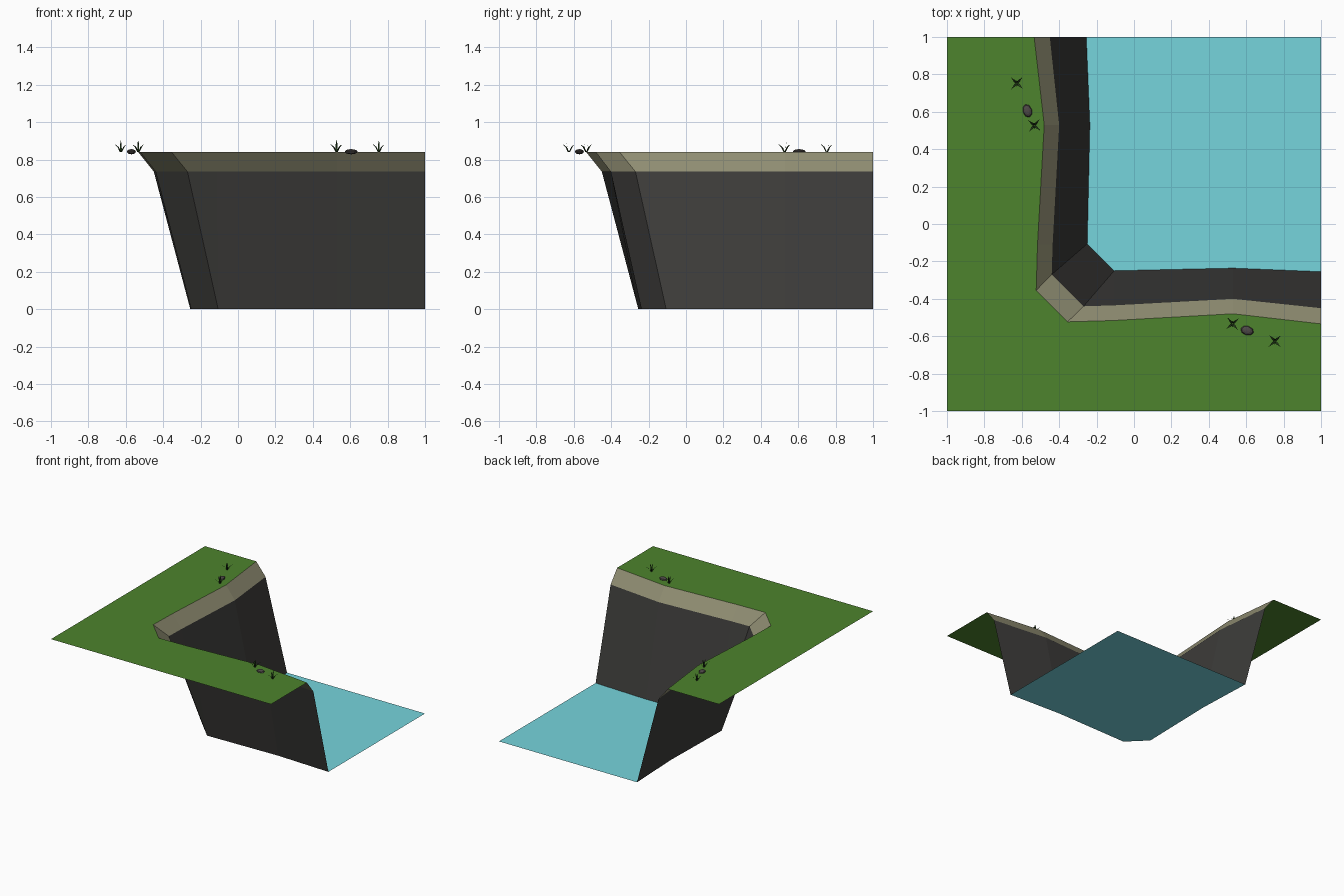
import bpy, math
from mathutils import Vector

if "Cube" in bpy.data.objects:
    bpy.data.objects.remove(bpy.data.objects["Cube"])


def material(name, rgb):
    m = bpy.data.materials.new(name)
    m.diffuse_color = (*rgb, 1)
    m.use_nodes = True
    m.node_tree.nodes["Principled BSDF"].inputs["Base Color"].default_value = m.diffuse_color
    return m


GRASS = material("grass", (0.075, 0.23, 0.026))
WATER = material("water", (0.18, 0.66, 0.72))
CLIFF = material("dark_cliff", (0.046, 0.045, 0.042))
SOIL = material("sandy_soil", (0.28, 0.27, 0.17))
TUFT = material("tuft_green", (0.02, 0.055, 0.012))
STONE = material("stone_grey", (0.075, 0.065, 0.062))


def build(name, verts, faces, mat):
    me = bpy.data.meshes.new(name)
    me.from_pydata([tuple(v) for v in verts], [], faces)
    me.materials.append(mat)
    me.update()
    ob = bpy.data.objects.new(name, me)
    bpy.context.collection.objects.link(ob)
    return ob


def contour(half, z):
    """Half of the bank line plus its reflection across the x = y diagonal."""
    return [(x, y, z) for x, y in half] + [(y, x, z) for x, y in reversed(half)]


def strip(name, low, high, mat):
    n = len(low)
    faces = []
    for i in range(n - 1):
        f = [i, i + 1, n + i + 1, n + i]
        if low[i] == low[i + 1]:
            f.remove(i)
        faces.append(f)
    build(name, low + high, faces, mat)


rim = contour([(1, -0.534), (0.53, -0.48), (-0.11, -0.516), (-0.355, -0.523)], 0.84)
ledge = contour([(1, -0.45), (0.53, -0.40), (-0.11, -0.435), (-0.27, -0.44)], 0.735)
shore = contour([(1, -0.255), (0.53, -0.236), (-0.106, -0.25), (-0.106, -0.25)], 0)

# bank: dark wall with sandy bevel above
strip("cliff_wall", shore, ledge, CLIFF)
strip("soil_edge", ledge, rim, SOIL)

# flat ground and water sheets
ground = [(-1, 1, 0.84), (-1, -1, 0.84), (1, -1, 0.84)] + rim
build("grass_ground", ground, [list(range(len(ground)))], GRASS)
pool = [p for i, p in enumerate(shore) if i == 0 or p != shore[i - 1]] + [(1, 1, 0)]
build("water_surface", pool, [list(range(len(pool)))[::-1]], WATER)


# grass tufts: bent tapering blades, four splayed and two upright
def tuft(name, x, y, turn):
    verts, faces = [], []
    blades = [(turn + k * math.pi / 2, 0.042, 0.042) for k in range(4)]
    blades += [(turn + 0.8, 0.012, 0.064), (turn + 3.9, 0.016, 0.058)]
    for a, reach, height in blades:
        out = Vector((math.cos(a), math.sin(a), 0))
        side = Vector((-out.y, out.x, 0)) * 0.005
        base = Vector((x, y, 0.84)) + out * 0.003
        mid = base + out * reach * 0.45 + Vector((0, 0, height * 0.65))
        tip = base + out * reach + Vector((0, 0, height))
        n = len(verts)
        verts += [base - side, base + side, mid + side * 0.8, mid - side * 0.8, tip]
        faces += [(n, n + 1, n + 2, n + 3), (n + 3, n + 2, n + 4)]
    build(name, verts, faces, TUFT)


# low pebbles half sunk in the grass
def pebble(name, x, y, turn):
    bpy.ops.mesh.primitive_uv_sphere_add(segments=8, ring_count=6, radius=1,
                                         location=(x, y, 0.842), rotation=(0, 0, turn))
    ob = bpy.context.object
    ob.name = name
    ob.scale = (0.036, 0.025, 0.014)
    ob.data.materials.append(STONE)


for side, flip in (("front", False), ("left", True)):
    def place(x, y, turn):
        return (y, x, math.pi / 2 - turn) if flip else (x, y, turn)
    tuft(f"grass_tuft_inner_{side}", *place(0.527, -0.533, 0.7))
    tuft(f"grass_tuft_outer_{side}", *place(0.753, -0.626, 0.75))
    pebble(f"pebble_{side}", *place(0.605, -0.57, -0.3))
